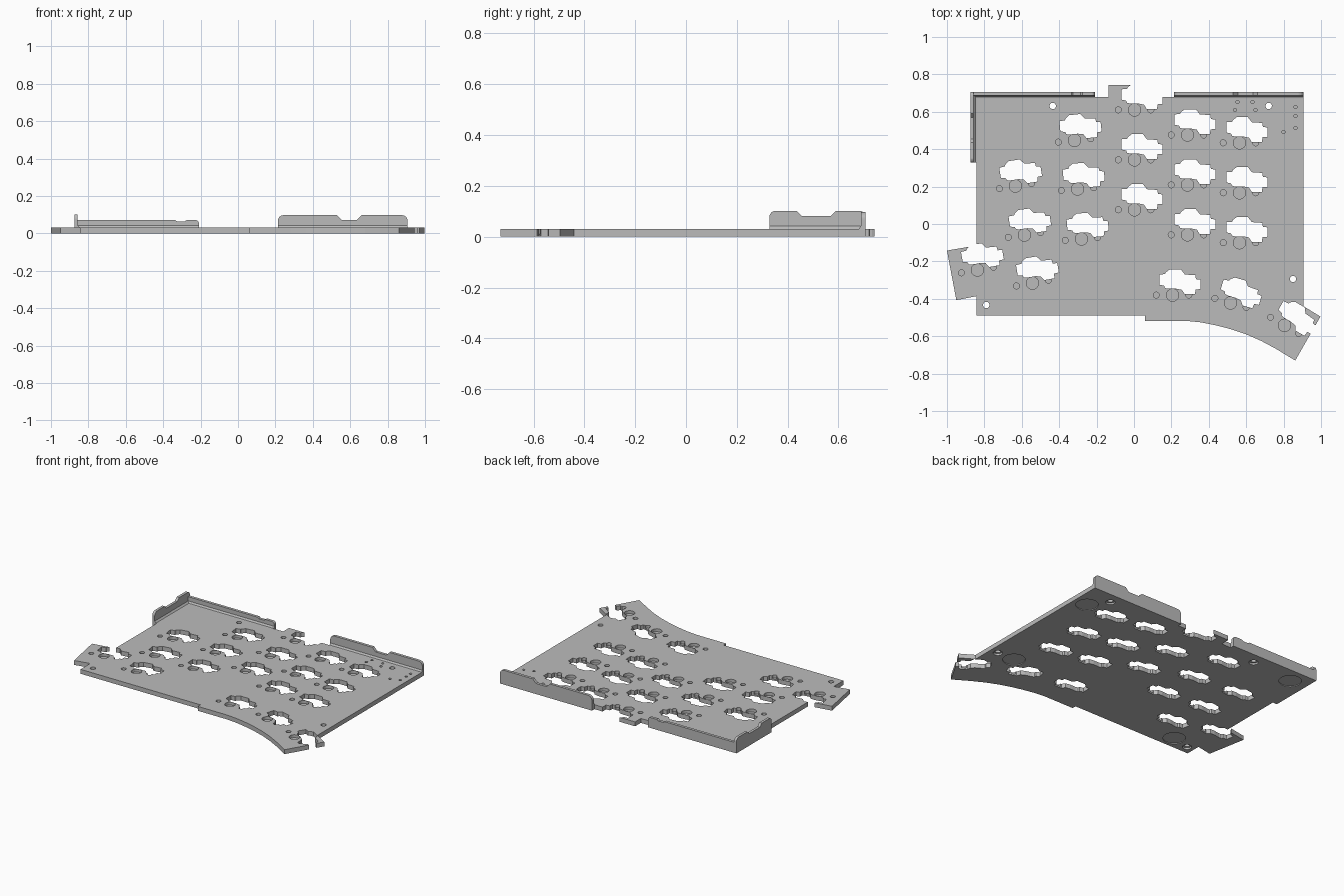
import bpy, bmesh, math
from mathutils import Matrix, Vector

cube = bpy.data.objects.get("Cube")
if cube:
    bpy.data.objects.remove(cube, do_unlink=True)

THICK = 0.03

grey = bpy.data.materials.new("matte_grey")
grey.use_nodes = True
grey.diffuse_color = (0.5, 0.5, 0.5, 1)
grey.node_tree.nodes["Principled BSDF"].inputs["Base Color"].default_value = (0.5, 0.5, 0.5, 1)


def add_prism(bm, points, low, high):
    """Add a closed upright prism from a flat outline."""
    area = sum(a[0] * b[1] - b[0] * a[1] for a, b in zip(points, points[1:] + points[:1]))
    if area < 0:
        points = points[::-1]
    bottom = [bm.verts.new((x, y, low)) for x, y in points]
    top = [bm.verts.new((x, y, high)) for x, y in points]
    bm.faces.new(bottom[::-1])
    bm.faces.new(top)
    n = len(points)
    for i in range(n):
        j = (i + 1) % n
        bm.faces.new((bottom[i], bottom[j], top[j], top[i]))


def circle(x, y, r, n=24):
    return [(x + r * math.cos(math.tau * i / n), y + r * math.sin(math.tau * i / n)) for i in range(n)]


def make_object(name, bm, matrix=None):
    mesh = bpy.data.meshes.new(name)
    if matrix:
        bm.transform(matrix)
    bmesh.ops.recalc_face_normals(bm, faces=bm.faces)
    bm.to_mesh(mesh)
    bm.free()
    mesh.materials.append(grey)
    obj = bpy.data.objects.new(name, mesh)
    bpy.context.scene.collection.objects.link(obj)
    return obj


# Plate outline with the two angled end lugs and the curved front edge
outline = [(-.843, -.49), (.06, -.49), (.06, -.518), (.28, -.518), (.36, -.526), (.44, -.542),
           (.52, -.563), (.6, -.59), (.68, -.625), (.76, -.668), (.862, -.73), (.997, -.495),
           (.907, -.44), (.907, .68), (.05, .68), (.05, .742), (-.136, .742), (-.136, .68),
           (-.843, .68), (-.843, -.115), (-1, -.142), (-.95, -.407), (-.843, -.386)]
bm = bmesh.new()
add_prism(bm, outline, 0, THICK)
plate = make_object("plate", bm)

# Key positions: x, y, turn in degrees
keys = [(-.318, .447, 6), (-.634, .203, 9), (-.302, .187, 5), (-.586, -.059, 8), (-.281, -.08, 5),
        (-.837, -.246, 10), (-.543, -.316, 10), (.206, -.38, 0), (.516, -.422, -16), (.805, -.542, -30)]
for x, top in ((.003, .61), (.286, .476), (.564, .434)):
    keys += [(x, top - .267 * row, 0) for row in range(3)]

socket = [(-.07, .055), (-.045, .05), (-.04, .038), (-.025, .034), (.02, .034), (.05, .028), (.065, .005),
          (.12, .005), (.123, .03), (.149, .032), (.149, .082), (.125, .085), (.122, .106),
          (.066, .11), (.045, .137), (-.015, .137), (-.035, .122), (-.04, .112), (-.07, .11)]

through, pockets, recesses = bmesh.new(), bmesh.new(), bmesh.new()
for x, y, turn in keys:
    spin = Matrix.Rotation(math.radians(turn), 2)
    place = lambda p: tuple(spin @ Vector(p) + Vector((x, y)))
    add_prism(through, [place(p) for p in socket], -.05, .1)
    # Blind post holes
    for offset, r in ((-.087, .016), (0, .033), (.087, .016)):
        add_prism(pockets, circle(*place((offset, 0)), r), .01, .1)

# Screw holes with wider seats underneath
for x, y in ((-.434, .631), (.72, .631), (.85, -.294), (-.79, -.433)):
    add_prism(through, circle(x, y, .017), -.05, .1)
    add_prism(recesses, circle(x, y, .029), -.05, .012)
# Shallow round foot recesses underneath
for x, y in ((.81, .515), (.72, -.294), (-.755, .6), (-.66, -.4)):
    add_prism(recesses, circle(x, y, .07, 40), -.05, .005)
# Small pin holes near the back edge
for x, y in ((.553, .652), (.634, .652), (.54, .61), (.65, .61),
             (.863, .625), (.863, .577), (.863, .513), (.8, .492)):
    add_prism(pockets, circle(x, y, .009, 12), .01, .1)

# Cut the plate and discard the cutters
cutters = []
for name, cut in (("socket_cutter", through), ("pocket_cutter", pockets), ("recess_cutter", recesses)):
    cutter = make_object(name, cut)
    cutter.hide_render = True
    cutters.append(cutter)
    mod = plate.modifiers.new(name, "BOOLEAN")
    mod.operation = "DIFFERENCE"
    mod.solver = "EXACT"
    mod.object = cutter
bpy.context.view_layer.update()
graph = bpy.context.evaluated_depsgraph_get()
cut_mesh = bpy.data.meshes.new_from_object(plate.evaluated_get(graph))
plate.modifiers.clear()
plate.data = cut_mesh
for cutter in cutters:
    bpy.data.objects.remove(cutter, do_unlink=True)


def wall(name, profile, low, high, along_x):
    """Upright wall: profile runs along the edge and up, extruded through its thickness."""
    bm = bmesh.new()
    add_prism(bm, profile, low, high)
    if along_x:
        axes = Matrix(((1, 0, 0, 0), (0, 0, 1, 0), (0, 1, 0, 0), (0, 0, 0, 1)))
    else:
        axes = Matrix(((0, 0, 1, 0), (1, 0, 0, 0), (0, 1, 0, 0), (0, 0, 0, 1)))
    return make_object(name, bm, axes)


def rounded(a, b, height, r, dips=(), round_start=True):
    """Wall profile from a to b with rounded upper corners and dips in the top edge."""
    pts = [(a, 0)]
    angles = [math.radians(15 * i) for i in range(7)]
    if round_start:
        pts += [(a + r - r * math.cos(t), height - r + r * math.sin(t)) for t in angles]
    else:
        pts.append((a, height))
    for start, end, slope, level in dips:
        pts += [(start, height), (start + slope, level), (end - slope, level), (end, height)]
    pts += [(b - r + r * math.sin(t), height - r + r * math.cos(t)) for t in angles]
    return pts + [(b, 0)]


# Edge walls
wall("back_left_wall", rounded(.213, .907, .097, .03, [(.53, .66, .025, .072)]), .688, .707, True)
wall("back_right_wall", rounded(-.875, -.208, .071, .02, [(-.335, -.275, .01, .063)], False),
     .688, .707, True)
wall("side_wall", rounded(.328, .707, .102, .025, [(.435, .59, .02, .082)]), -.875, -.857, False)

# Sloped fillets joining the walls to the plate
slope = [(.672, 0), (.672, .03), (.68, .031), (.69, .045), (.69, 0)]
wall("back_left_fillet", slope, .213, .907, False)
wall("back_right_fillet", slope, -.86, -.208, False)
wall("side_fillet", [(-.86, 0), (-.86, .045), (-.847, .031), (-.838, .03), (-.838, 0)], .328, .69, True)
